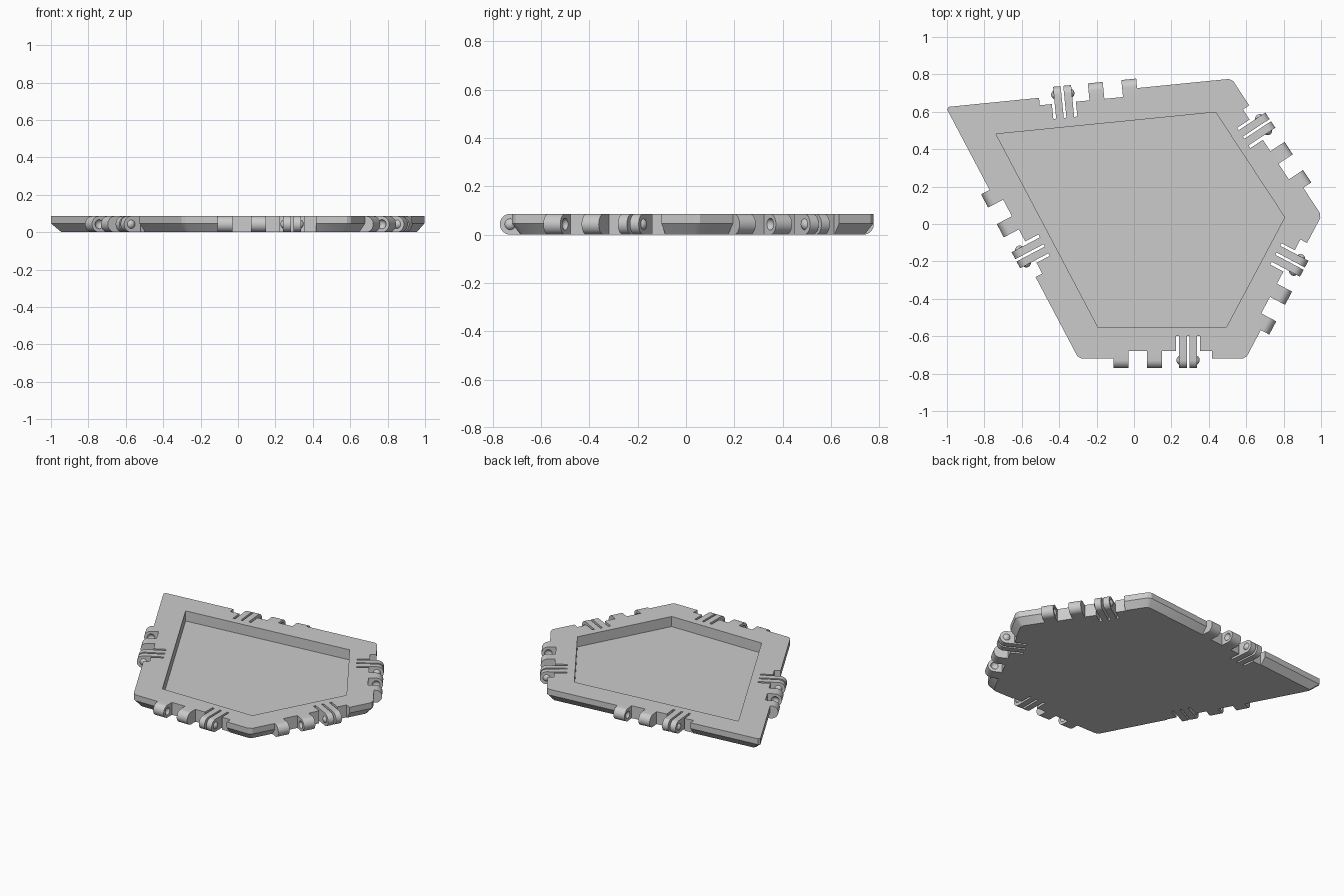
import bpy, bmesh, math
from mathutils import Matrix, Vector

cube = bpy.data.objects.get("Cube")
if cube:
    bpy.data.objects.remove(cube, do_unlink=True)

grey = bpy.data.materials.new("plain grey")
grey.use_nodes = True
COLOR = (0.6, 0.6, 0.6, 1)
grey.diffuse_color = COLOR
grey.node_tree.nodes["Principled BSDF"].inputs["Base Color"].default_value = COLOR

H = 0.086           # tile thickness
R = H / 2           # hinge radius
AXIS_Y = -0.008     # hinge axis, relative to the tile edge
NOTCH = 0.04        # notch depth
KNUCKLES = [(-0.26, -0.18), (-0.08, 0.0)]
PRONGS = [(0.09, 0.132), (0.146, 0.187)]
SLITS = [(0.073, 0.09), (0.132, 0.146), (0.187, 0.202)]
CORNERS = [Vector(p) for p in
           [(-1.006, 0.625), (-0.296, -0.72), (0.597, -0.72), (1.003, 0.045), (0.522, 0.777)]]


def edges():
    return list(zip(CORNERS, CORNERS[1:] + CORNERS[:1]))


def inset(d):
    """Tile outline moved inward by d."""
    out = []
    n = len(CORNERS)
    for i, c in enumerate(CORNERS):
        a = (c - CORNERS[i - 1]).normalized()
        b = (CORNERS[(i + 1) % n] - c).normalized()
        na, nb = Vector((-a.y, a.x)), Vector((-b.y, b.x))
        out.append(c + (na + nb) * d / (1 + na.dot(nb)))
    return out


def blunt(points, d=0.015):
    """Replace each corner with a short flat."""
    out = []
    n = len(points)
    for i, c in enumerate(points):
        for q in (points[i - 1], points[(i + 1) % n]):
            out.append(c + (q - c).normalized() * d)
    return out


def loft(bm, rings):
    """Closed solid through (points, height) rings."""
    loops = [[bm.verts.new((p[0], p[1], z)) for p in pts] for pts, z in rings]
    bm.faces.new(loops[0][::-1])
    bm.faces.new(loops[-1])
    for lo, hi in zip(loops, loops[1:]):
        for i in range(len(lo)):
            j = (i + 1) % len(lo)
            bm.faces.new((lo[i], lo[j], hi[j], hi[i]))
    return [v for loop in loops for v in loop]


def prism(bm, points, a, b, matrix=Matrix()):
    bmesh.ops.transform(bm, matrix=matrix, verts=loft(bm, [(points, a), (points, b)]))


def ball(bm, x, radius):
    bmesh.ops.create_uvsphere(bm, u_segments=24, v_segments=12, radius=radius,
                              matrix=Matrix.Translation((x, AXIS_Y, R)))


def make(name, bm):
    bmesh.ops.recalc_face_normals(bm, faces=bm.faces)
    mesh = bpy.data.meshes.new(name)
    bm.to_mesh(mesh)
    bm.free()
    mesh.materials.append(grey)
    ob = bpy.data.objects.new(name, mesh)
    bpy.context.collection.objects.link(ob)
    return ob


def activate(ob):
    bpy.ops.object.select_all(action='DESELECT')
    ob.select_set(True)
    bpy.context.view_layer.objects.active = ob


def cut(ob, cutter):
    cutter.hide_render = True
    mod = ob.modifiers.new("cut", 'BOOLEAN')
    mod.operation, mod.solver, mod.object = 'DIFFERENCE', 'EXACT', cutter
    activate(ob)
    bpy.ops.object.modifier_apply(modifier=mod.name)
    bpy.data.objects.remove(cutter, do_unlink=True)


def edge_frame(a, b):
    """Frame at an edge middle: x along the edge, y inward."""
    u = (b - a).normalized()
    m = (a + b) / 2
    return Matrix(((u.x, -u.y, 0, m.x), (u.y, u.x, 0, m.y), (0, 0, 1, 0), (0, 0, 0, 1)))


# Tile body with a chamfered underside
bm = bmesh.new()
loft(bm, [(blunt(inset(0.035)), 0), (blunt(CORNERS), 0.046), (blunt(CORNERS), H)])
body = make("tile_body", bm)

# Pocket, hinge notches and spring slits
bm = bmesh.new()
prism(bm, inset(0.17), 0.016, H + 0.1)
notch = [(-0.26, NOTCH), (-0.26, -0.1), (0.267, -0.1), (0.267, NOTCH)]
for lo, hi in reversed(SLITS):
    notch += [(hi, NOTCH), (hi, 0.12), (lo, 0.12), (lo, NOTCH)]
for a, b in edges():
    prism(bm, notch, -0.1, H + 0.1, edge_frame(a, b))
cut(body, make("tile_cutter", bm))

# Rounded hinge profile, extruded along the edge
arc = [math.radians(90 + 180 * i / 16) for i in range(17)]
profile = [(AXIS_Y + R * math.cos(t), R + R * math.sin(t)) for t in arc]
profile += [(NOTCH, 0), (NOTCH, H)]
ALONG = Matrix(((0, 0, 1, 0), (1, 0, 0, 0), (0, 1, 0, 0), (0, 0, 0, 1)))

# Knuckles with facing sockets
bm = bmesh.new()
for lo, hi in KNUCKLES:
    prism(bm, profile, lo, hi, ALONG)
knuckles = make("hinge_knuckles", bm)
bm = bmesh.new()
ball(bm, KNUCKLES[0][1] + 0.008, 0.026)
ball(bm, KNUCKLES[1][0] - 0.008, 0.026)
cut(knuckles, make("socket_cutter", bm))

# Prongs with outward snap bumps
bm = bmesh.new()
for lo, hi in PRONGS:
    prism(bm, profile, lo, hi, ALONG)
ball(bm, PRONGS[0][0] + 0.012, 0.026)
ball(bm, PRONGS[1][1] - 0.012, 0.026)
prongs = make("hinge_prongs", bm)

for part in (body, knuckles, prongs):
    activate(part)
    bpy.ops.object.shade_smooth_by_angle(angle=math.radians(25))

# One hinge on every edge
for part in (knuckles, prongs):
    for i, (a, b) in enumerate(edges()):
        ob = part if i == 0 else part.copy()
        if i:
            bpy.context.collection.objects.link(ob)
        ob.matrix_world = edge_frame(a, b)
